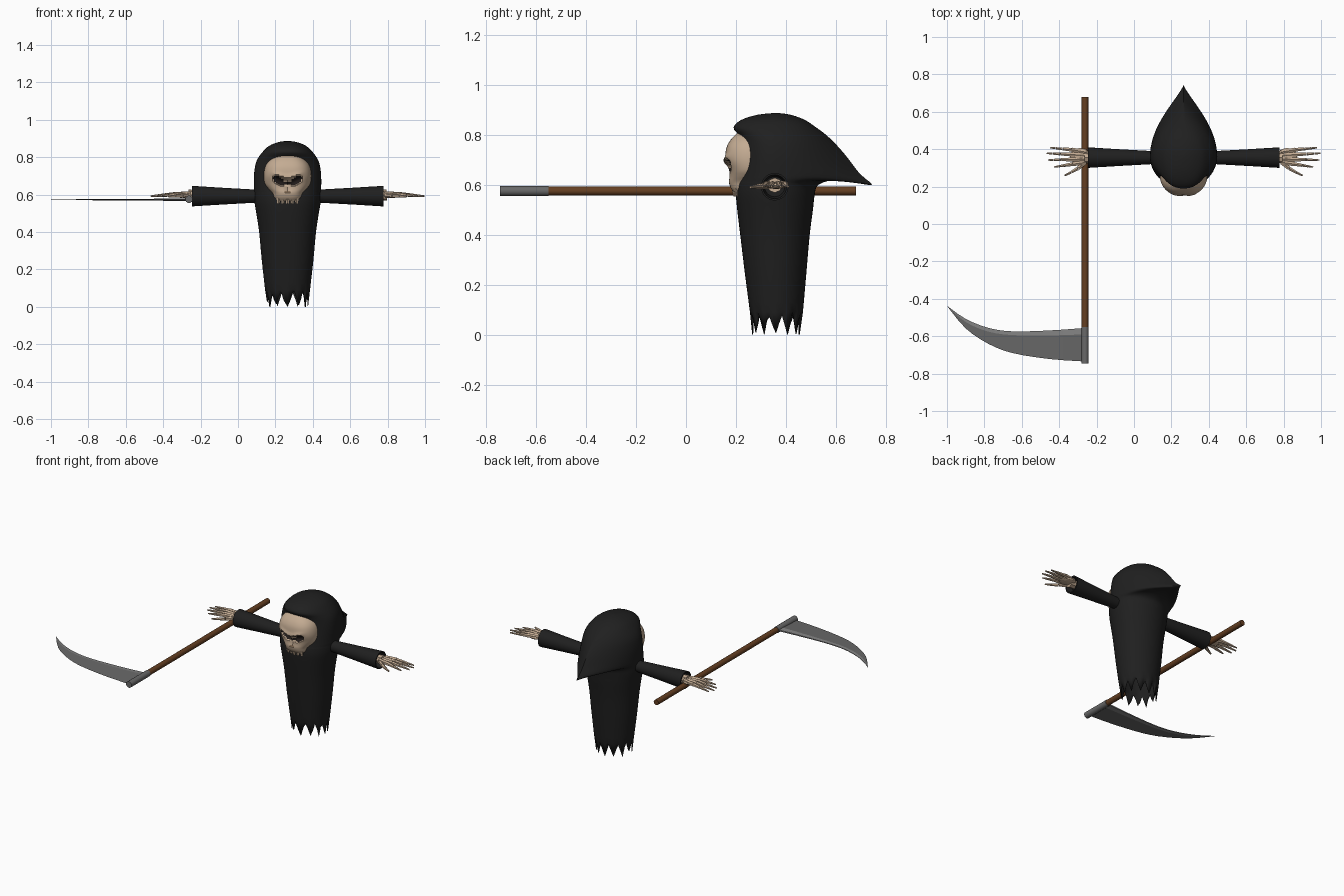
import bpy, bmesh, math, random
from mathutils import Vector, Matrix

random.seed(4)
CX = 0.265  # centre line of the robed figure

cube = bpy.data.objects.get("Cube")
if cube:
    bpy.data.objects.remove(cube, do_unlink=True)


def material(name, r, g, b):
    m = bpy.data.materials.new(name)
    m.use_nodes = True
    m.diffuse_color = (r, g, b, 1)
    node = next(n for n in m.node_tree.nodes if n.type == "BSDF_PRINCIPLED")
    node.inputs["Base Color"].default_value = (r, g, b, 1)
    node.inputs["Roughness"].default_value = 0.8
    return m


BLACK = material("black cloth", .014, .014, .014)
BONE = material("bone", .55, .41, .29)
SOCKET = material("socket dark", .015, .011, .01)
HOLLOW = material("bone hollow", .24, .16, .10)
WOOD = material("brown wood", .13, .05, .016)
STEEL = material("dark steel", .14, .14, .14)
LIGHT = material("light steel", .22, .22, .22)


def finish(name, bm, mats, x=0.0, angle=None, mirror=False):
    bmesh.ops.recalc_face_normals(bm, faces=bm.faces)
    me = bpy.data.meshes.new(name)
    bm.to_mesh(me)
    bm.free()
    for m in mats:
        me.materials.append(m)
    if angle:
        me.shade_smooth()
        me.set_sharp_from_angle(angle=math.radians(angle))
    ob = bpy.data.objects.new(name, me)
    ob.location.x = x
    bpy.context.collection.objects.link(ob)
    if mirror:
        ob.modifiers.new("mirror", "MIRROR")
    return ob


def loft(bm, rings, start=True, end=True):
    """Skin closed rings of points, with optional end caps."""
    vs = [[bm.verts.new(p) for p in r] for r in rings]
    n = len(vs[0])
    strips = []
    for a, b in zip(vs, vs[1:]):
        for i in range(n):
            j = (i + 1) % n
            strips.append((i, bm.faces.new((a[i], a[j], b[j], b[i]))))
    if start:
        bm.faces.new(vs[0])
    if end:
        bm.faces.new(vs[-1])
    return strips


def smooth_rows(rows, steps):
    """Catmull-Rom blend between profile rows."""
    out = []
    for k in range(len(rows) - 1):
        q = [rows[max(0, min(len(rows) - 1, k + d))] for d in (-1, 0, 1, 2)]
        for s in range(steps):
            t = s / steps
            out.append([.5 * (2 * b + (c - a) * t + (2 * a - 5 * b + 4 * c - d) * t * t
                              + (3 * b - a - 3 * c + d) * t ** 3) for a, b, c, d in zip(*q)])
    return out + [list(rows[-1])]


def bone(bm, p, q, r1, r2, sides=6):
    """Tapered rod between two points."""
    p, q = Vector(p), Vector(q)
    rot = (q - p).to_track_quat("Z", "Y").to_matrix().to_4x4()
    bmesh.ops.create_cone(bm, cap_ends=True, segments=sides, radius1=r1, radius2=r2,
                          depth=(q - p).length, matrix=Matrix.Translation((p + q) / 2) @ rot)


# Robe and hood: z, half width, front y, back y, z at the back
robe_rows = [
    (.09, .120, .256, .468, .09), (.25, .138, .235, .482, .25), (.40, .152, .217, .495, .40),
    (.50, .167, .205, .508, .50), (.56, .177, .200, .515, .56), (.60, .179, .203, .53, .60),
    (.612, .179, .206, .60, .62), (.624, .180, .209, .69, .607), (.64, .180, .212, .745, .600),
    (.69, .180, .220, .695, .645), (.73, .177, .223, .645, .71), (.77, .169, .222, .60, .762),
    (.80, .155, .210, .56, .80), (.83, .132, .190, .52, .83), (.86, .100, .222, .475, .86),
    (.88, .052, .285, .42, .88), (.887, .008, .35, .37, .887)]
N, YC = 48, .36


def robe_ring(z, half, front, back, zback):
    ring = []
    power = 1 + 7 * max(0, back - .51)
    for i in range(N):
        a = 2 * math.pi * i / N
        c, s = math.cos(a), math.sin(a)
        w = abs(s) ** (power if c > 0 else .85)
        y = YC + c * ((back - YC) if c > 0 else (YC - front))
        zz = z + (zback - z) * max(0, c) ** 2
        ring.append(Vector((half * math.copysign(w, s), y, zz)))
    return ring


rings = [robe_ring(*r) for r in smooth_rows(robe_rows, 3)]
hem = robe_ring(0, .110, .265, .455, 0)
for i, p in enumerate(hem):
    p.z = (0, .03, .062, .036)[i % 4] + random.random() * (.028 if i % 8 else 0)
bm = bmesh.new()
loft(bm, [hem] + rings, start=False)
robe = finish("hooded_robe", bm, [BLACK], CX, 60)
sol = robe.modifiers.new("cloth", "SOLIDIFY")
sol.thickness, sol.offset = .004, -1

# Skull: z, half width, front y
skull_rows = [
    (.565, .070, .196), (.585, .082, .180), (.61, .088, .172), (.635, .108, .174),
    (.66, .122, .172), (.70, .127, .158), (.74, .122, .160), (.77, .108, .172),
    (.795, .082, .192), (.815, .045, .215)]


def eye(x, z):
    a = abs(x) - .043
    b = z - .674 - .4 * a
    return (a / .034) ** 2 + (b / .021) ** 2


def nose(x, z):
    return abs(x) < .36 * (.645 - z) and z > .612


skull_rings = []
for z, half, front in smooth_rows(skull_rows, 5):
    ring = []
    for i in range(80):
        a = 2 * math.pi * i / 80
        c, s = math.cos(a), math.sin(a)
        x = half * math.copysign(abs(s) ** .7, s)
        y = .26 + c * (.04 if c > 0 else .26 - front)
        if c < 0:
            y += .026 * max(0, 1.25 - eye(x, z)) ** .5     # eye sockets
            y -= .009 * math.exp(-((z - .702 - .3 * (abs(x) - .04)) / .011) ** 2
                                 - (x / .075) ** 4)        # brow ridge
            y += .010 if nose(x, z) else 0
        ring.append((x, y, z))
    skull_rings.append(ring)
bm = bmesh.new()
loft(bm, skull_rings)
for f in bm.faces:
    c = f.calc_center_median()
    if c.y < .25 and eye(c.x, c.z) < 1:
        f.material_index = 1
    elif c.y < .25 and nose(c.x, c.z):
        f.material_index = 2
# Upper teeth
for k in range(-2, 3):
    x = k * .024
    bone(bm, (x, .196 + abs(k) * .005, .585), (x, .199 + abs(k) * .005, .553), .014, .008)
finish("skull", bm, [BONE, SOCKET, HOLLOW], CX, 40)

# Sleeves: flared tubes with a recessed cuff
AY, AZ = .355, .592
bm = bmesh.new()
loft(bm, [[(x, AY + r * math.cos(a * math.pi / 12), AZ + r * math.sin(a * math.pi / 12))
           for a in range(24)]
          for x, r in ((.10, .034), (.17, .035), (.35, .045), (.512, .055), (.512, .048), (.47, .04))])
finish("sleeves", bm, [BLACK], CX, 40, mirror=True)

# Skeletal hands
bm = bmesh.new()
bone(bm, (.46, AY, AZ + .004), (.53, AY, AZ + .006), .024, .03, 8)
bmesh.ops.create_icosphere(bm, subdivisions=2, radius=1,
                           matrix=Matrix.Translation((.553, .361, .598)) @
                           Matrix.Diagonal((.056, .046, .015, 1)))
fingers = [  # knuckle x, y, tip x, y
    (.598, .397, .715, .408), (.606, .372, .734, .378),
    (.604, .345, .728, .342), (.594, .320, .695, .304)]
for kx, ky, tx, ty in fingers:
    knuckle, tip = Vector((kx, ky, .602)), Vector((tx, ty, .592))
    bone(bm, (.52, AY + (ky - AY) * .7, .604), knuckle, .012, .013)
    cuts = (0, .42, .74, 1)
    for k in range(3):
        bone(bm, knuckle.lerp(tip, cuts[k]), knuckle.lerp(tip, cuts[k + 1] - .02),
             .0115 - .0025 * k, .009 - .0025 * k)
thumb = [Vector(p) for p in ((.525, .33, .596), (.565, .297, .594), (.602, .276, .592), (.638, .258, .59))]
for k in range(3):
    bone(bm, thumb[k], thumb[k].lerp(thumb[k + 1], .95), .014 - .003 * k, .011 - .003 * k)
finish("skeletal_hands", bm, [BONE], CX, mirror=True)

# Scythe shaft and blade socket
SX, SZ = -.262, .575
for name, y0, y1, r, m in (("scythe_shaft", -.6, .68, .0175, WOOD),
                           ("blade_socket", -.745, -.55, .02, STEEL)):
    bm = bmesh.new()
    bone(bm, (SX, y0, SZ), (SX, y1, SZ), r, r, 16)
    finish(name, bm, [m], 0, 40)

# Scythe blade: x, spine y, bevel y, cutting edge y, half thickness
blade_rows = [
    (-.265, -.556, -.590, -.735, .008), (-.45, -.569, -.596, -.722, .005),
    (-.65, -.574, -.594, -.690, .004), (-.78, -.555, -.575, -.640, .003),
    (-.90, -.507, -.524, -.558, .002), (-.999, -.438, -.4385, -.439, .0005)]
bm = bmesh.new()
sections = []
for x, spine, bevel, edge, t in smooth_rows(blade_rows, 3):
    sections.append([(x, spine, SZ - .002 + t * .6), (x, bevel, SZ - .002 + t), (x, edge, SZ - .002),
                     (x, bevel, SZ - .002 - t), (x, spine, SZ - .002 - t * .6)])
for i, f in loft(bm, sections):
    f.material_index = 0 if i in (1, 2) else 1
finish("scythe_blade", bm, [STEEL, LIGHT])
